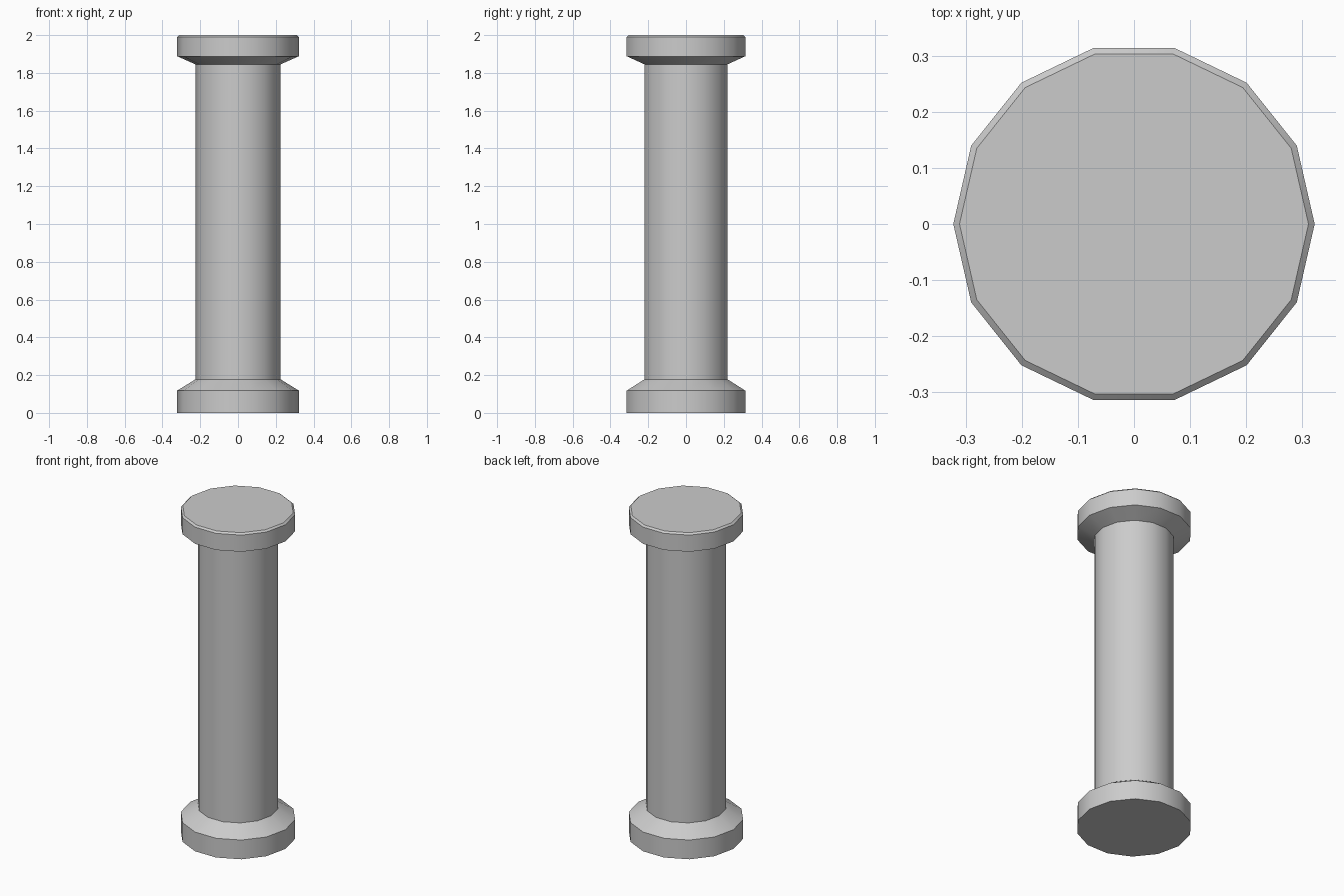
import bpy
import bmesh
from math import cos, sin, tau, radians

SIDES = 14
FLANGE_R = 0.322
SHAFT_R = 0.225

cube = bpy.data.objects.get("Cube")
if cube:
    bpy.data.objects.remove(cube, do_unlink=True)

stone = bpy.data.materials.new("grey stone")
stone.use_nodes = True
colour = (0.6, 0.6, 0.6, 1.0)
stone.diffuse_color = colour
stone.node_tree.nodes["Principled BSDF"].inputs["Base Color"].default_value = colour


def lathe(name, profile, cap_bottom=False, cap_top=False):
    """Turn a (radius, height) profile, listed upward, around the z axis."""
    bm = bmesh.new()
    rings = [[bm.verts.new((r * cos(tau * i / SIDES), r * sin(tau * i / SIDES), z))
              for i in range(SIDES)] for r, z in profile]
    for low, high in zip(rings, rings[1:]):
        for i in range(SIDES):
            j = (i + 1) % SIDES
            bm.faces.new((low[i], low[j], high[j], high[i]))
    if cap_bottom:
        bm.faces.new(rings[0][::-1])
    if cap_top:
        bm.faces.new(rings[-1])
    mesh = bpy.data.meshes.new(name)
    bm.to_mesh(mesh)
    bm.free()
    mesh.materials.append(stone)
    obj = bpy.data.objects.new(name, mesh)
    bpy.context.collection.objects.link(obj)
    bpy.ops.object.select_all(action="DESELECT")
    obj.select_set(True)
    bpy.context.view_layer.objects.active = obj
    bpy.ops.object.shade_smooth_by_angle(angle=radians(30))
    return obj


# Foot with a sloped shoulder
lathe("base", [(FLANGE_R, 0), (FLANGE_R, 0.118), (SHAFT_R, 0.178)], cap_bottom=True)

# Straight column
lathe("shaft", [(SHAFT_R, 0.178), (SHAFT_R, 1.845)])

# Flared head with a small bevel around its top
lathe("capital", [(SHAFT_R, 1.845), (FLANGE_R, 1.888), (FLANGE_R, 1.99),
                  (FLANGE_R - 0.011, 2.0)], cap_top=True)
